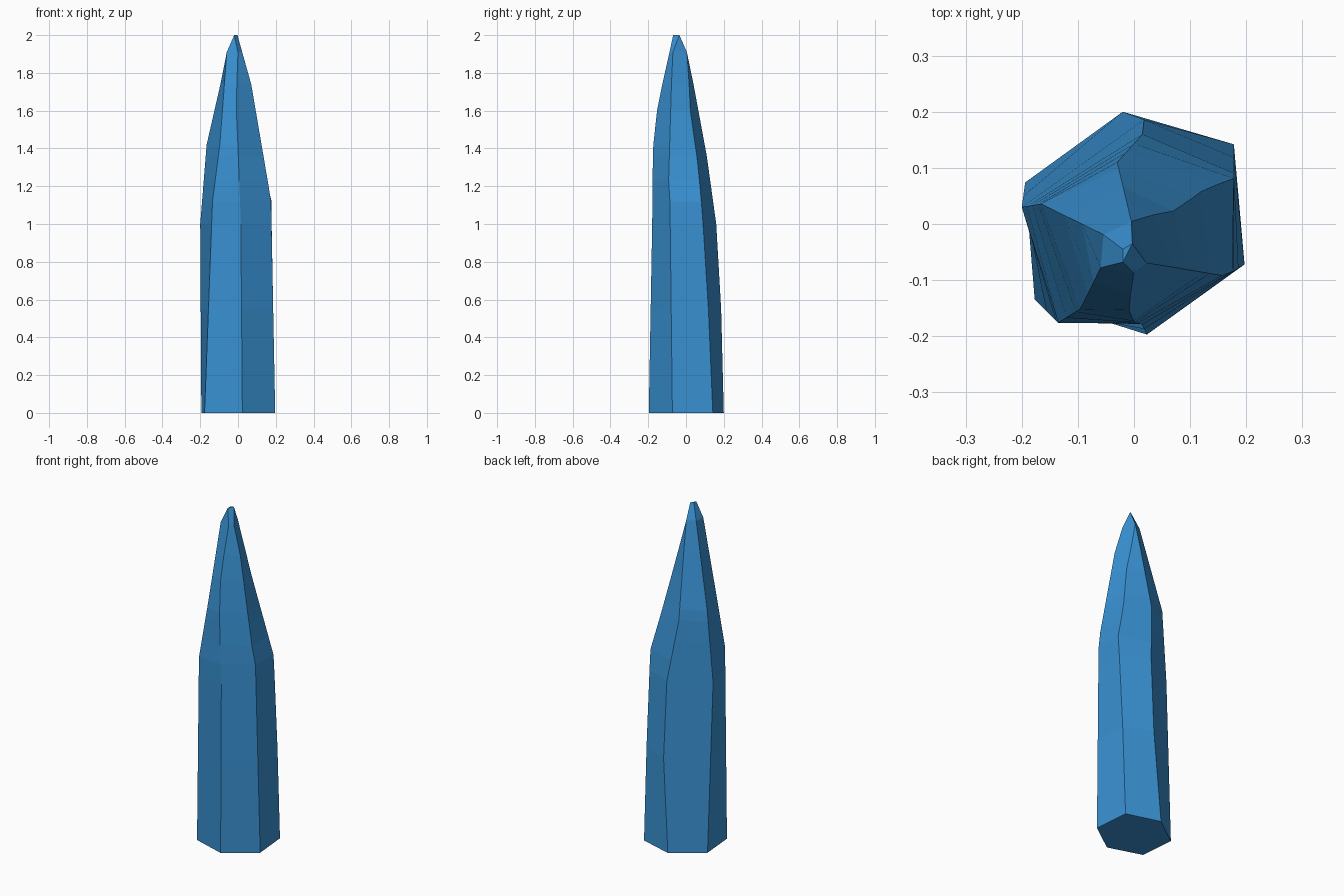
import bpy, bmesh

# The six long edges of the crystal, each as (x, y, z) points from base to tip
edges = [
    [(0.023, -0.197, 0), (0.015, -0.179, 1.0), (0.0, -0.175, 1.4), (-0.01, -0.15, 1.63),
     (0.0, -0.085, 1.92), (-0.02, -0.068, 2)],
    [(0.197, -0.072, 0), (0.175, -0.085, 1.12), (0.157, -0.092, 1.23), (0.07, -0.077, 1.74),
     (0.025, -0.073, 1.9), (-0.003, -0.037, 2)],
    [(0.178, 0.142, 0), (0.178, 0.11, 0.75), (0.178, 0.081, 1.12), (0.125, 0.062, 1.33),
     (0.075, 0.024, 1.58), (-0.005, 0.009, 1.9), (-0.003, -0.035, 2)],
    [(-0.02, 0.2, 0), (0.018, 0.186, 0.55), (0.015, 0.16, 1.0), (-0.03, 0.11, 1.36),
     (-0.006, 0.01, 1.9), (-0.003, -0.035, 2)],
    [(-0.194, 0.074, 0), (-0.2, 0.03, 1.0), (-0.166, 0.036, 1.42), (-0.052, -0.02, 1.92),
     (-0.02, -0.045, 2)],
    [(-0.177, -0.134, 0), (-0.135, -0.176, 1.12), (-0.095, -0.151, 1.43),
     (-0.058, -0.075, 1.93), (-0.02, -0.068, 2)],
]
heights = [0, 0.55, 1.0, 1.12, 1.23, 1.36, 1.42, 1.6, 1.74, 1.91, 2.0]


def at_height(path, z):
    for a, b in zip(path, path[1:]):
        if z <= b[2]:
            t = (z - a[2]) / (b[2] - a[2])
            return (a[0] + (b[0] - a[0]) * t, a[1] + (b[1] - a[1]) * t, z)
    return path[-1]


# Crystal: rings joined by flat faces, closed at the base and tip
bm = bmesh.new()
rings = [[bm.verts.new(at_height(p, z)) for p in edges] for z in heights]
for low, high in zip(rings, rings[1:]):
    for i in range(6):
        j = (i + 1) % 6
        bm.faces.new((low[i], low[j], high[j], high[i]))
bm.faces.new(rings[0][::-1])
bm.faces.new(rings[-1])
bmesh.ops.remove_doubles(bm, verts=bm.verts[:], dist=0.003)
bmesh.ops.recalc_face_normals(bm, faces=bm.faces[:])
mesh = bpy.data.meshes.new("crystal")
bm.to_mesh(mesh)
bm.free()

blue = bpy.data.materials.new("crystal blue")
blue.diffuse_color = (0.04, 0.28, 0.64, 1)
mesh.materials.append(blue)
crystal = bpy.data.objects.new("crystal", mesh)
bpy.context.collection.objects.link(crystal)
